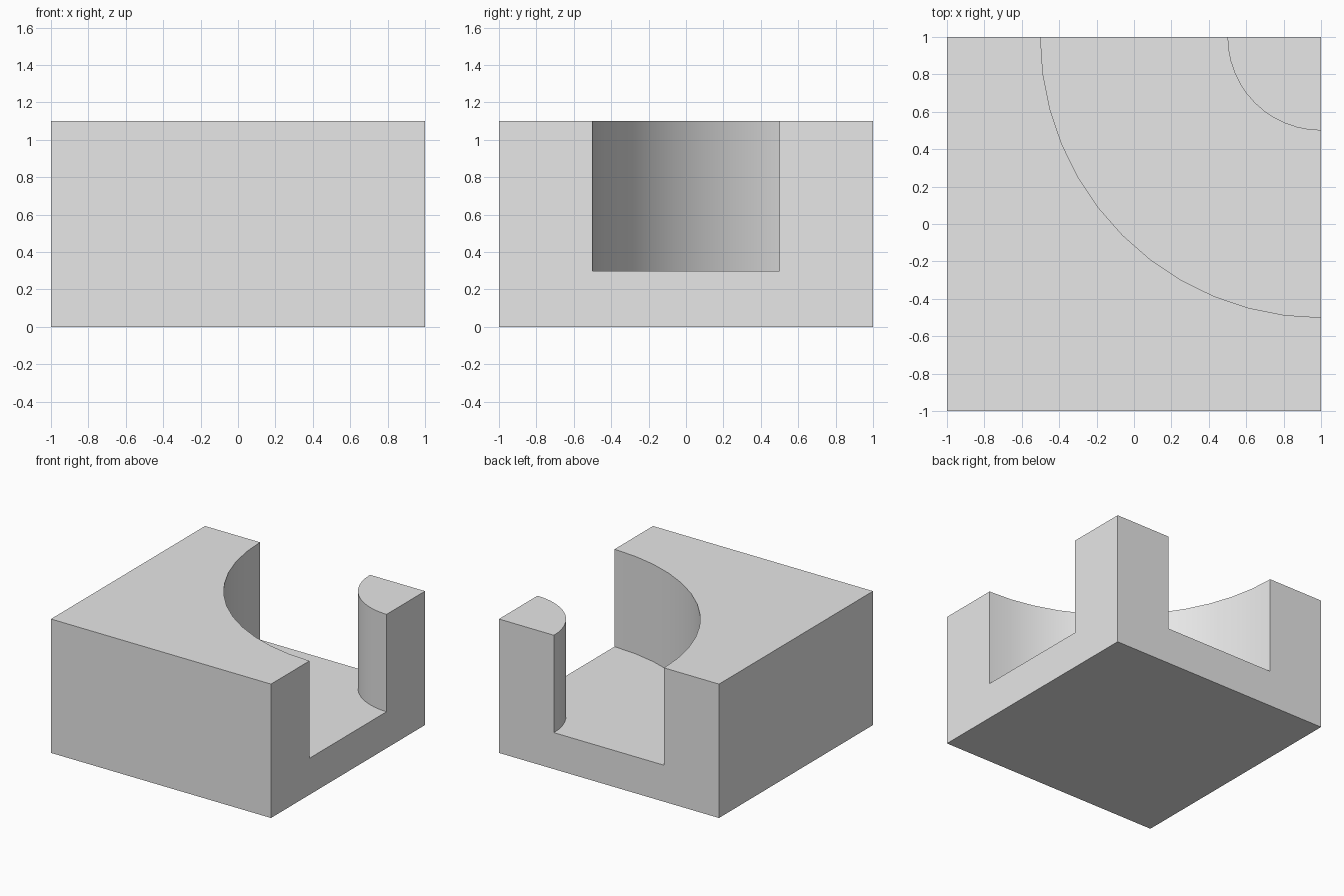
import bpy
import bmesh
from math import sin, cos, radians

if "Cube" in bpy.data.objects:
    bpy.data.objects.remove(bpy.data.objects["Cube"], do_unlink=True)

HEIGHT = 1.1        # block height
FLOOR = 0.3         # height of the channel floor
INNER, OUTER = 0.5, 1.5   # channel radii about the back left corner
STEPS = 12          # segments in each quarter turn
OVER = 0.2          # how far the cutter sticks out of the block

grey = bpy.data.materials.new("plain grey")
grey.use_nodes = True
grey.diffuse_color = (0.8, 0.8, 0.8, 1)
grey.node_tree.nodes["Principled BSDF"].inputs["Base Color"].default_value = (0.8, 0.8, 0.8, 1)


def prism(name, outline, bottom, top):
    """Extrude a flat outline into a closed solid."""
    bm = bmesh.new()
    face = bm.faces.new([bm.verts.new((x, y, bottom)) for x, y in outline])
    new = bmesh.ops.extrude_face_region(bm, geom=[face])["geom"]
    verts = [v for v in new if isinstance(v, bmesh.types.BMVert)]
    bmesh.ops.translate(bm, verts=verts, vec=(0, 0, top - bottom))
    bmesh.ops.recalc_face_normals(bm, faces=bm.faces[:])
    mesh = bpy.data.meshes.new(name)
    bm.to_mesh(mesh)
    bm.free()
    mesh.materials.append(grey)
    obj = bpy.data.objects.new(name, mesh)
    bpy.context.collection.objects.link(obj)
    return obj


def arc(radius):
    """Quarter turn around the corner, from the left side to the back."""
    angles = [radians(90 * i / STEPS) for i in range(STEPS + 1)]
    return [(1 - radius * sin(a), 1 - radius * cos(a)) for a in angles]


# Solid block
block = prism("corner_track_block", [(-1, -1), (1, -1), (1, 1), (-1, 1)], 0, HEIGHT)

# Curved channel cutter, with straight ends running out of the block
end = 1 + OVER
outline = [(end, 1 - OUTER)] + arc(OUTER) + [(1 - OUTER, end), (1 - INNER, end)]
outline += arc(INNER)[::-1] + [(end, 1 - INNER)]
cutter = prism("channel_cutter", outline, FLOOR, HEIGHT + OVER)
cutter.hide_render = True

# Carve the channel
cut = block.modifiers.new("channel", "BOOLEAN")
cut.operation = "DIFFERENCE"
cut.solver = "EXACT"
cut.object = cutter
bpy.ops.object.select_all(action="DESELECT")
bpy.context.view_layer.objects.active = block
block.select_set(True)
bpy.ops.object.modifier_apply(modifier=cut.name)
bpy.data.objects.remove(cutter, do_unlink=True)

# Smooth curved walls with crisp edges
bpy.ops.object.shade_smooth_by_angle(angle=radians(30))
